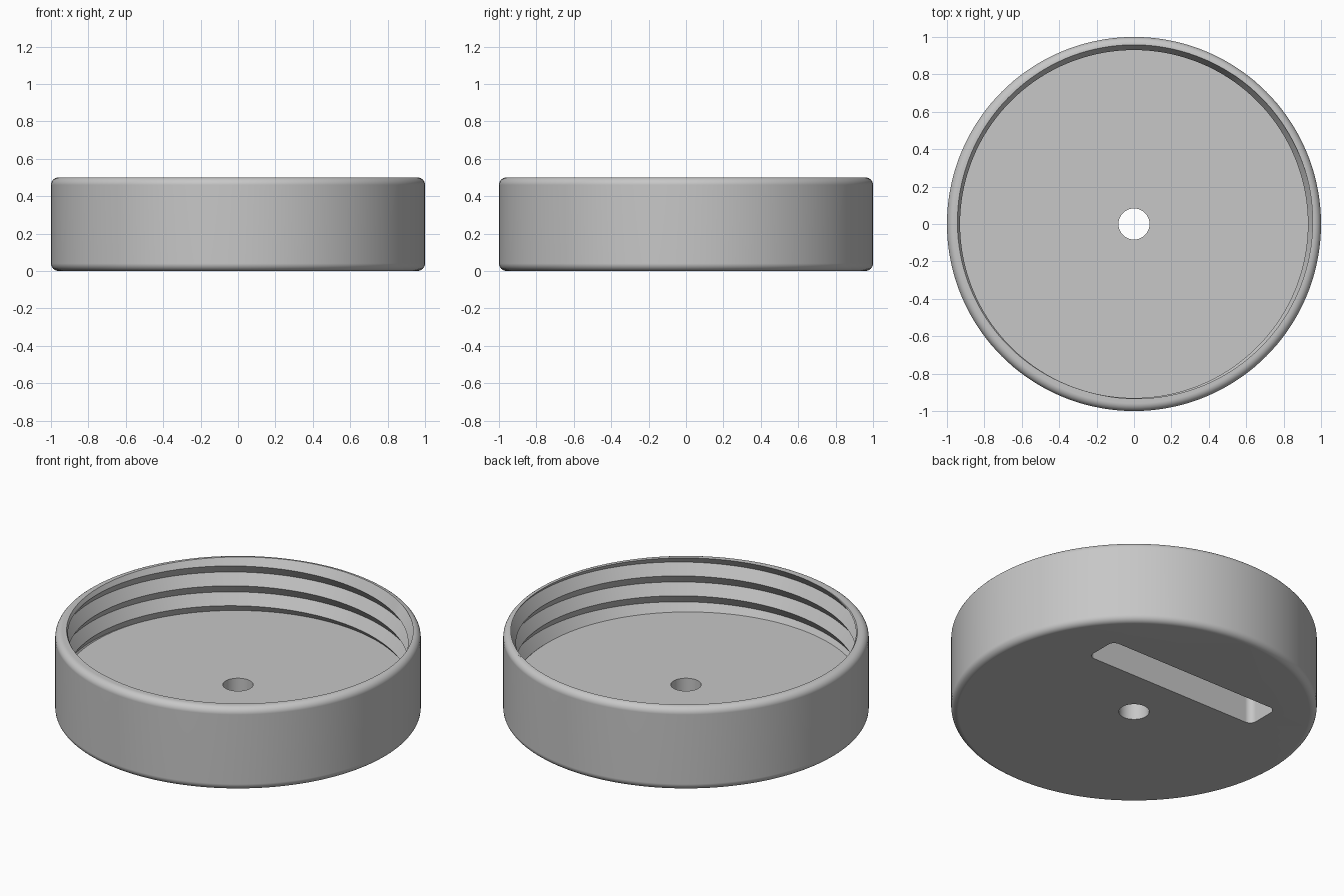
import bpy
import bmesh
from math import sin, cos, pi, radians

cube = bpy.data.objects.get("Cube")
if cube:
    bpy.data.objects.remove(cube, do_unlink=True)

SEGMENTS = 144
TOP, FLOOR = 0.5, 0.175
FILLET = 0.04
HOLE_R = 0.083
CREST_R, ROOT_R = 0.93, 0.968
PITCH, SPLIT = 0.12, 0.55      # share of the pitch taken by the upper flank
FIRST_CREST = TOP - 0.705 * PITCH


def thread_radius(z, turn):
    """Triangular thread section at a height and a fraction of a turn."""
    u = ((z - FIRST_CREST) / PITCH - turn) % 1.0
    t = u / SPLIT if u < SPLIT else (1 - u) / (1 - SPLIT)
    return CREST_R + (ROOT_R - CREST_R) * t


def arc(cx, cy, radius, start, end, steps=6):
    angles = [radians(start + (end - start) * i / steps) for i in range(steps + 1)]
    return [(cx + radius * cos(a), cy + radius * sin(a)) for a in angles]


def section(turn):
    """Half section of the lid, from the hole round to the underside."""
    points = [(HOLE_R, 0), (HOLE_R, FLOOR)]
    for k in range(-5, 2):
        for offset in (0, SPLIT):
            z = FIRST_CREST + PITCH * (k + offset + turn)
            z = min(max(z, FLOOR), TOP)
            r = thread_radius(z, turn)
            if z == TOP:
                r = min(r, 1 - FILLET - 0.002)
            points.append((r, z))
    points += arc(1 - FILLET, TOP - FILLET, FILLET, 90, 0)
    points += arc(1 - FILLET, FILLET, FILLET, 0, -90)
    return points


bm = bmesh.new()

# Body: sections swept round, with thread edges following the helix
columns = []
for j in range(SEGMENTS + 1):
    turn = j / SEGMENTS
    a = 2 * pi * turn
    columns.append([bm.verts.new((r * cos(a), r * sin(a), z)) for r, z in section(turn)])
for left, right in zip(columns, columns[1:]):
    for i in range(len(left) - 1):
        bm.faces.new((left[i], right[i], right[i + 1], left[i + 1]))
bmesh.ops.remove_doubles(bm, verts=bm.verts[:], dist=1e-5)
bmesh.ops.dissolve_degenerate(bm, edges=bm.edges[:], dist=1e-5)

# Blind slot with rounded corners in the underside
half_l, half_w, corner, slot_y, depth = 0.58, 0.105, 0.04, 0.41, 0.16
outline = []
for sx, sy, start in ((1, 1, 0), (-1, 1, 90), (-1, -1, 180), (1, -1, 270)):
    outline += arc(sx * (half_l - corner), slot_y + sy * (half_w - corner),
                   corner, start, start + 90)
lower = [bm.verts.new((x, y, 0)) for x, y in outline]
upper = [bm.verts.new((x, y, depth)) for x, y in outline]
for i in range(len(outline)):
    n = (i + 1) % len(outline)
    bm.faces.new((lower[i], lower[n], upper[n], upper[i]))
bm.faces.new(upper)

# Underside: filled between the rim, the hole and the slot
borders = [e for e in bm.edges if e.is_boundary]
bmesh.ops.triangle_fill(bm, use_beauty=True, edges=borders, normal=(0, 0, -1))
bmesh.ops.recalc_face_normals(bm, faces=bm.faces[:])

mesh = bpy.data.meshes.new("threaded_lid")
bm.to_mesh(mesh)
bm.free()
lid = bpy.data.objects.new("threaded_lid", mesh)
bpy.context.collection.objects.link(lid)

# Plain grey material
grey = bpy.data.materials.new("light_grey")
grey.use_nodes = True
colour = (0.57, 0.57, 0.57, 1)
grey.diffuse_color = colour
grey.node_tree.nodes["Principled BSDF"].inputs["Base Color"].default_value = colour
mesh.materials.append(grey)

# Smooth curves, sharp thread and slot edges
bpy.ops.object.select_all(action="DESELECT")
lid.select_set(True)
bpy.context.view_layer.objects.active = lid
bpy.ops.object.shade_smooth_by_angle(angle=radians(30))
weighted = lid.modifiers.new("weighted_normals", "WEIGHTED_NORMAL")
weighted.keep_sharp = True
